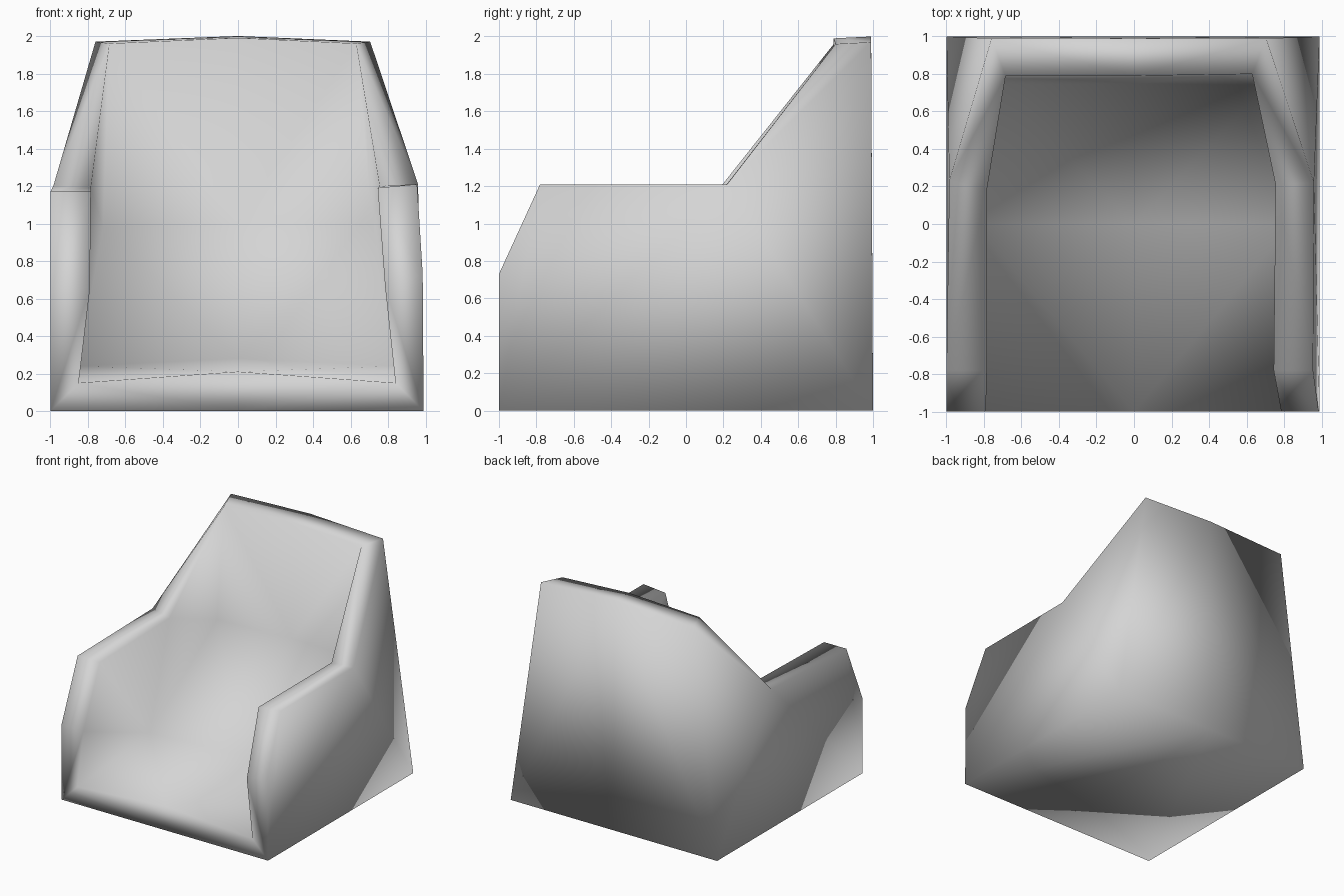
import bpy
import bmesh

if "Cube" in bpy.data.objects:
    bpy.data.objects.remove(bpy.data.objects["Cube"])

# Single upholstery colour
mat = bpy.data.materials.new("light_grey_upholstery")
mat.diffuse_color = (0.66, 0.66, 0.66, 1)
mat.use_nodes = True
mat.node_tree.nodes["Principled BSDF"].inputs["Base Color"].default_value = mat.diffuse_color

# Corner points of each half: outer shell, arm rim and inner seat
right = {
    "base_front": (0.99, -1, 0), "base_back": (0.99, 1, 0),
    "out_front": (0.985, -1, 0.73), "out_arm": (0.955, -0.78, 1.21),
    "out_elbow": (0.96, 0.22, 1.21), "out_top": (0.705, 0.99, 1.97),
    "in_lip": (0.84, -1, 0.15), "in_front": (0.785, -1, 0.66),
    "in_arm": (0.745, -0.78, 1.19), "in_elbow": (0.755, 0.21, 1.20),
    "in_top": (0.63, 0.80, 1.96),
    "seat_mid": (0.84, 0.0, 0.24), "seat_back": (0.715, 0.74, 1.0),
}
left = {
    "base_front": (-1, -1, 0), "base_back": (-1, 1, 0),
    "out_front": (-1, -1, 0.66), "out_arm": (-1, -0.78, 1.17),
    "out_elbow": (-0.985, 0.23, 1.20), "out_top": (-0.76, 0.99, 1.97),
    "in_lip": (-0.85, -1, 0.15), "in_front": (-0.79, -1, 0.65),
    "in_arm": (-0.785, -0.78, 1.17), "in_elbow": (-0.785, 0.18, 1.19),
    "in_top": (-0.685, 0.79, 1.96),
    "seat_mid": (-0.85, 0.0, 0.24), "seat_back": (-0.72, 0.74, 0.98),
}
# Centre line around the whole chair
centre = {
    "base_front": (0, -1, 0), "in_lip": (0, -1, 0.21),
    "seat_mid": (0, 0.0, 0.28), "seat_back": (0, 0.75, 1.0),
    "in_top": (0, 0.79, 1.99), "out_top": (0, 0.99, 2.0),
    "base_back": (0, 1, 0),
}

# Faces that lie entirely within one side
side_faces = [
    # outer wall
    "base_front out_front out_arm", "base_front out_arm out_elbow",
    "base_front out_elbow base_back", "out_elbow out_top base_back",
    # rim: front post, arm rest, slope to the top
    "base_front in_lip in_front out_front", "out_front in_front in_arm out_arm",
    "out_arm in_arm in_elbow out_elbow", "out_elbow in_elbow in_top out_top",
    # inner wall
    "in_lip seat_mid in_front", "in_front seat_mid in_arm",
    "in_arm seat_mid in_elbow", "in_elbow seat_mid seat_back",
    "in_elbow seat_back in_top",
]

bm = bmesh.new()
mid = {k: bm.verts.new(p) for k, p in centre.items()}
loop = list(centre)
for table in (left, right):
    v = {k: bm.verts.new(p) for k, p in table.items()}
    for names in side_faces:
        bm.faces.new([v[n] for n in names.split()])
    # front lip, seat, backrest, top, back panel and underside
    for a, b in zip(loop, loop[1:] + loop[:1]):
        bm.faces.new((mid[a], mid[b], v[b], v[a]))

bmesh.ops.recalc_face_normals(bm, faces=bm.faces)
for f in bm.faces:
    f.smooth = True

mesh = bpy.data.meshes.new("armchair")
bm.to_mesh(mesh)
bm.free()
mesh.materials.append(mat)
chair = bpy.data.objects.new("armchair", mesh)
bpy.context.collection.objects.link(chair)
